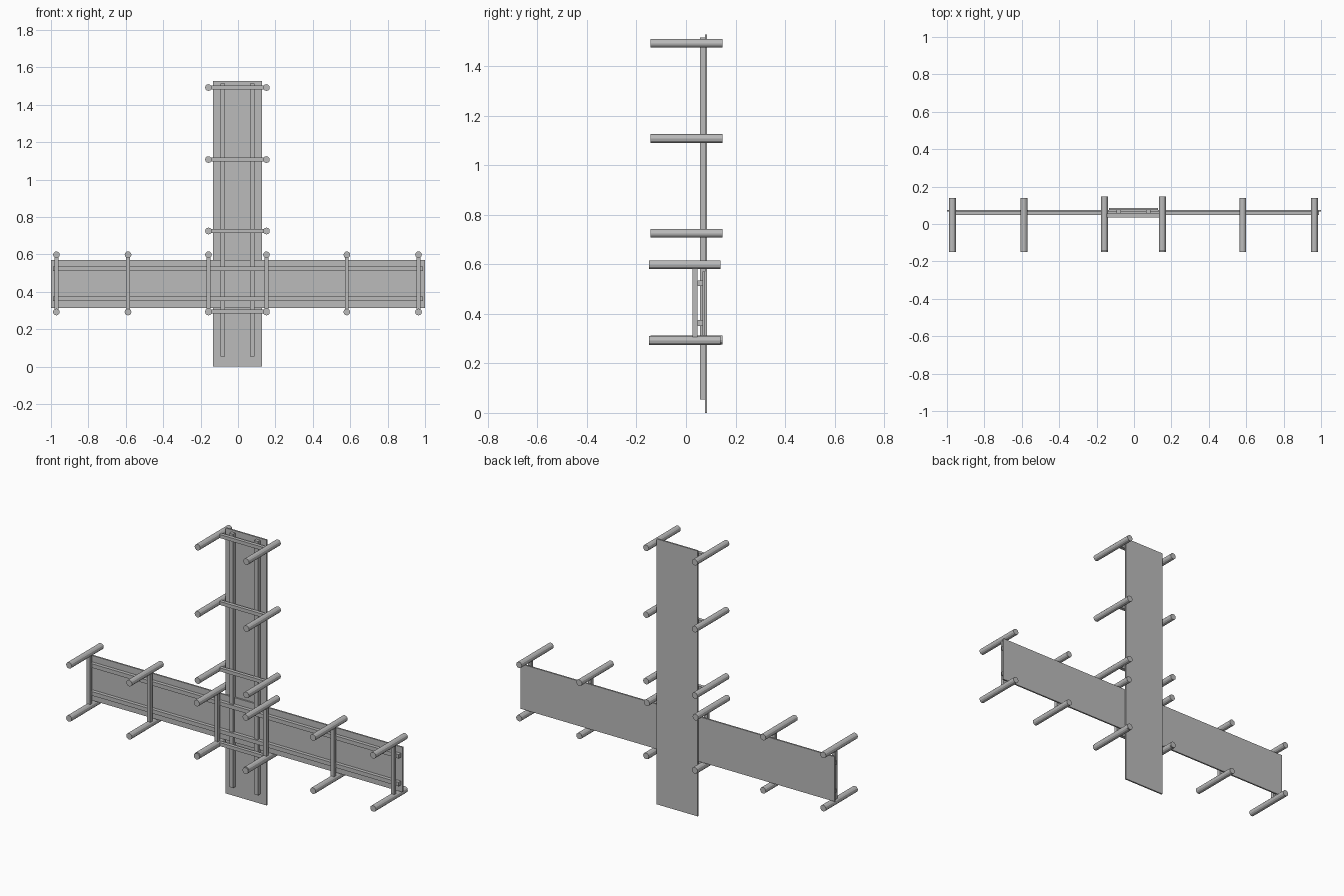
import bpy
import math

cube = bpy.data.objects.get("Cube")
if cube:
    bpy.data.objects.remove(cube, do_unlink=True)

grey = bpy.data.materials.new("plain grey")
grey.use_nodes = True
colour = (0.5, 0.5, 0.5, 1)
grey.diffuse_color = colour
grey.node_tree.nodes["Principled BSDF"].inputs["Base Color"].default_value = colour


def box(name, x, y, z):
    """Box spanning the (low, high) ranges x, y and z."""
    spans = (x, y, z)
    bpy.ops.mesh.primitive_cube_add(size=1, location=[(a + b) / 2 for a, b in spans])
    part = bpy.context.object
    part.name = name
    part.scale = [b - a for a, b in spans]
    part.data.materials.append(grey)


def peg(name, x, z, y_mid):
    """Round peg running front to back."""
    bpy.ops.mesh.primitive_cylinder_add(
        vertices=12, radius=0.018, depth=0.29,
        location=(x, y_mid, z), rotation=(math.pi / 2, 0, 0))
    part = bpy.context.object
    part.name = name
    part.data.materials.append(grey)


def around(centre, half):
    return (centre - half, centre + half)


MID = -0.003          # centre line of the upright
PEG_X = 0.155         # upright pegs, either side of the centre line
LOW, HIGH = 0.292, 0.598   # peg heights on the cross arm

# Backing panels
box("upright_panel", around(MID, 0.131), (0.076, 0.085), (0, 1.527))
box("arm_panel", (-1, 1), (0.067, 0.076), (0.313, 0.571))

# Paired rails on each panel
for side in (-1, 1):
    box("upright_rail", around(MID + side * 0.079, 0.0125), (0.056, 0.076), (0.055, 1.515))
    box("arm_rail", (-0.99, 0.99), (0.047, 0.067), around(0.443 + side * 0.08, 0.0115))

# Crossbars with a peg at both ends, up the upright
for z in (0.295, 0.725, 1.107, 1.492):
    box("upright_crossbar", around(MID, PEG_X), (0.036, 0.056), around(z, 0.01))
    for side in (-1, 1):
        peg("upright_peg", MID + side * PEG_X, z, 0.002)

# Struts with a peg at both ends, along the arm
for side in (-1, 1):
    for offset in (PEG_X, 0.585, 0.968):
        x = MID + side * offset
        box("arm_strut", around(x, 0.01), (0.026, 0.046), (LOW, HIGH))
        for z in (LOW, HIGH):
            peg("arm_peg", x, z, -0.005)
